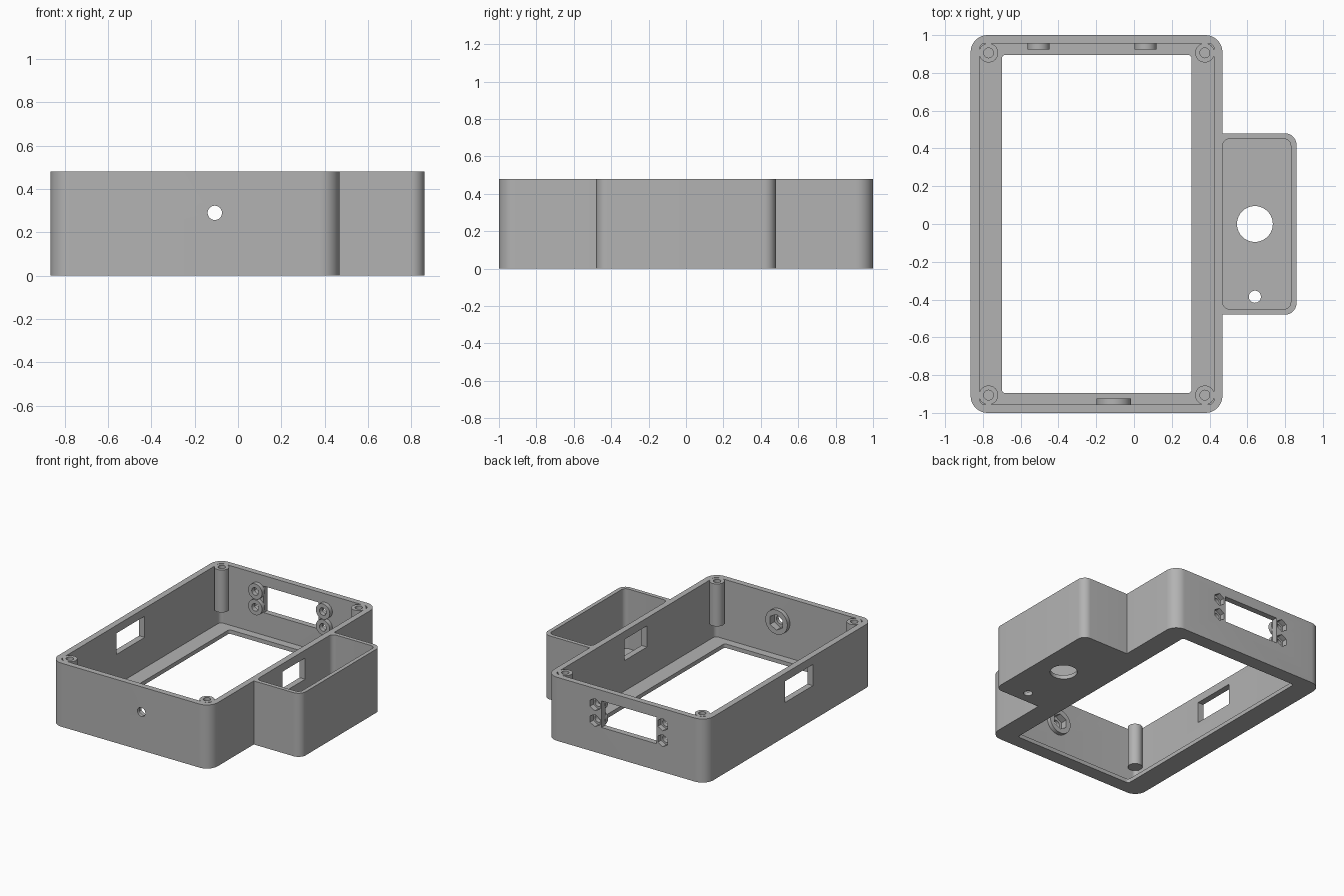
import bpy, bmesh
from math import pi, cos, sin

if "Cube" in bpy.data.objects:
    bpy.data.objects.remove(bpy.data.objects["Cube"], do_unlink=True)

grey = bpy.data.materials.new("plain grey")
grey.use_nodes = True
grey.diffuse_color = (0.45, 0.45, 0.45, 1)
grey.node_tree.nodes["Principled BSDF"].inputs["Base Color"].default_value = grey.diffuse_color

H = 0.48


def rounded(x0, x1, y0, y1, r, n=10):
    """Outline of a rectangle with rounded corners."""
    centres = [(x1 - r, y1 - r), (x0 + r, y1 - r), (x0 + r, y0 + r), (x1 - r, y0 + r)]
    return [(cx + r * cos((k + i / n) * pi / 2), cy + r * sin((k + i / n) * pi / 2))
            for k, (cx, cy) in enumerate(centres) for i in range(n + 1)]


def rect(x0, x1, y0, y1):
    return [(x0, y0), (x1, y0), (x1, y1), (x0, y1)]


def circle(cx, cy, r, n=40):
    return [(cx + r * sin(2 * pi * i / n), cy + r * cos(2 * pi * i / n)) for i in range(n)]


def prism(name, outline, a, b, axis="z"):
    """Extrude an outline from a to b along an axis."""
    place = {"z": lambda u, v, w: (u, v, w),
             "y": lambda u, v, w: (u, w, v),
             "x": lambda u, v, w: (w, u, v)}[axis]
    bm = bmesh.new()
    low = [bm.verts.new(place(u, v, a)) for u, v in outline]
    high = [bm.verts.new(place(u, v, b)) for u, v in outline]
    bm.faces.new(low)
    bm.faces.new(high)
    for i in range(len(low)):
        j = (i + 1) % len(low)
        bm.faces.new((low[i], low[j], high[j], high[i]))
    bmesh.ops.recalc_face_normals(bm, faces=bm.faces)
    mesh = bpy.data.meshes.new(name)
    bm.to_mesh(mesh)
    bm.free()
    mesh.materials.append(grey)
    obj = bpy.data.objects.new(name, mesh)
    bpy.context.collection.objects.link(obj)
    return obj


def activate(obj):
    bpy.ops.object.select_all(action="DESELECT")
    obj.select_set(True)
    bpy.context.view_layer.objects.active = obj


def combine(target, tool, operation="DIFFERENCE"):
    """Apply a boolean and drop the tool."""
    activate(target)
    mod = target.modifiers.new("cut", "BOOLEAN")
    mod.operation, mod.solver, mod.object = operation, "EXACT", tool
    bpy.ops.object.modifier_apply(modifier=mod.name)
    bpy.data.objects.remove(tool, do_unlink=True)


def cut(target, *args):
    combine(target, prism("cutter", *args))


def smooth(obj):
    activate(obj)
    bpy.ops.object.shade_smooth_by_angle(angle=0.5)


# Main tray with the side compartment joined on
case = prism("enclosure", rounded(-0.865, 0.468, -1, 1, 0.09), 0, H)
combine(case, prism("side_box", rounded(0.3, 0.86, -0.48, 0.48, 0.06), 0, H), "UNION")

# Hollow interiors and floor openings
cut(case, rounded(-0.818, 0.424, -0.956, 0.956, 0.03), 0.03, H + 0.1)
cut(case, rounded(-0.70, 0.305, -0.895, 0.895, 0.02), -0.1, 0.1)
cut(case, rounded(0.47, 0.83, -0.45, 0.45, 0.035), 0.03, H + 0.1)
cut(case, circle(0.64, 0, 0.095), -0.1, 0.1)
cut(case, circle(0.64, -0.385, 0.032), -0.1, 0.1)

# Wall windows: left, right into the side compartment, and back
cut(case, rect(-0.28, 0.055, 0.26, 0.42), -0.95, -0.75, "x")
cut(case, rect(-0.14, 0.13, 0.26, 0.42), 0.36, 0.52, "x")
cut(case, rect(-0.455, 0.005, 0.2, 0.4), 0.9, 1.1, "y")

# Back screw bosses with hexagonal nut pockets on the outside
for side, x in (("right", -0.505), ("left", 0.061)):
    for level, z in (("upper", 0.358), ("lower", 0.238)):
        boss = prism(f"{level}_{side}_screw_boss", circle(x, z, 0.058), 0.925, 0.958, "y")
        cut(boss, circle(x, z, 0.028), 0.85, 1.1, "y")
        cut(case, circle(x, z, 0.028), 0.9, 1.1, "y")
        cut(case, circle(x, z, 0.047, 6), 0.96, 1.1, "y")
        smooth(boss)

# Front mounting boss with its nut pocket on the inside
boss = prism("front_nut_boss", circle(-0.107, 0.29, 0.092), -0.958, -0.925, "y")
cut(boss, circle(-0.107, 0.29, 0.06, 6), -1.1, -0.85, "y")
cut(case, circle(-0.107, 0.29, 0.06, 6), -0.975, -0.85, "y")
cut(case, circle(-0.107, 0.29, 0.033), -1.1, -0.9, "y")
smooth(boss)
smooth(case)

# Corner screw posts with blind holes
for side, x in (("right", -0.77), ("left", 0.375)):
    for end, y in (("front", -0.906), ("back", 0.906)):
        post = prism(f"{end}_{side}_screw_post", circle(x, y, 0.051), 0.16, H)
        cut(post, circle(x, y, 0.026), 0.24, H + 0.1)
        smooth(post)
